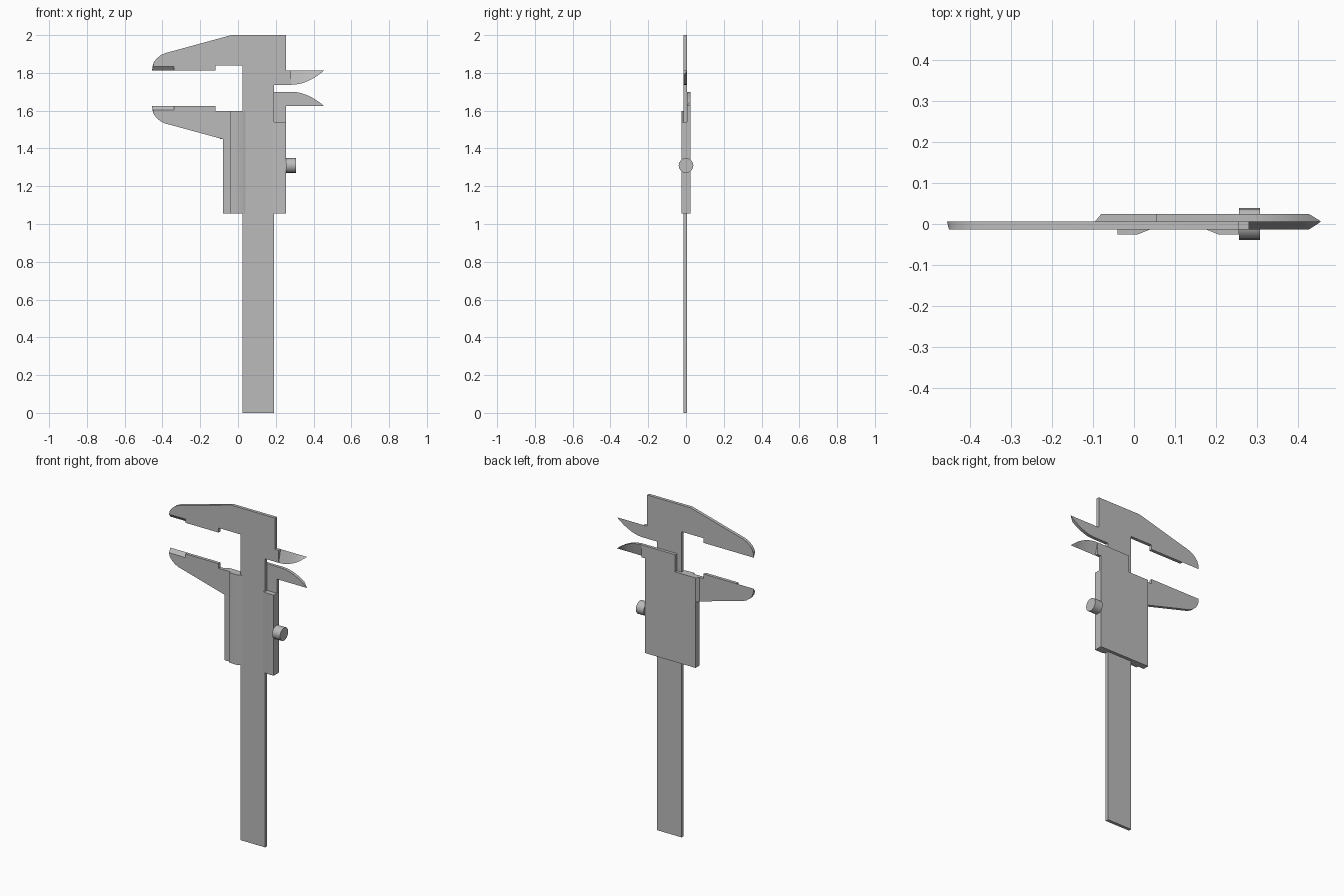
import bpy, bmesh, math

if "Cube" in bpy.data.objects:
    bpy.data.objects.remove(bpy.data.objects["Cube"], do_unlink=True)

steel = bpy.data.materials.new("steel_grey")
steel.use_nodes = True
GREY = (0.5, 0.5, 0.5, 1)
steel.diffuse_color = GREY
steel.node_tree.nodes["Principled BSDF"].inputs["Base Color"].default_value = GREY

# Depth layers: beam front, shared middle plane, slider back, rail front
FRONT, MID, BACK, RAIL = -0.013, 0.006, 0.024, -0.025
MIRROR_Z = 1.812 + 1.625


def loft(name, loops):
    """Solid through equal-length loops of points, capped at both ends."""
    bm = bmesh.new()
    rings = [[bm.verts.new(p) for p in loop] for loop in loops]
    n = len(rings[0])
    for a, b in zip(rings, rings[1:]):
        for i in range(n):
            j = (i + 1) % n
            bm.faces.new((a[i], a[j], b[j], b[i]))
    bm.faces.new(rings[0])
    bm.faces.new(rings[-1])
    bmesh.ops.remove_doubles(bm, verts=bm.verts, dist=1e-5)
    bmesh.ops.recalc_face_normals(bm, faces=bm.faces)
    mesh = bpy.data.meshes.new(name)
    bm.to_mesh(mesh)
    bm.free()
    mesh.materials.append(steel)
    obj = bpy.data.objects.new(name, mesh)
    bpy.context.collection.objects.link(obj)
    bpy.ops.object.select_all(action="DESELECT")
    obj.select_set(True)
    bpy.context.view_layer.objects.active = obj
    bpy.ops.object.shade_smooth_by_angle(angle=math.radians(30))
    return obj


def plate(name, outline, y0, y1):
    """Flat part from an x-z outline."""
    return loft(name, [[(x, y, z) for x, z in outline] for y in (y0, y1)])


def upright(name, section, z0, z1):
    """Vertical bar from an x-y section."""
    return loft(name, [[(x, y, z) for x, y in section] for z in (z0, z1)])


# Fixed jaw and beam
plate("beam_and_fixed_jaw", [
    (-0.34, 1.812), (-0.12, 1.812), (-0.12, 1.84), (0.025, 1.84), (0.025, 0),
    (0.19, 0), (0.19, 1.737), (0.28, 1.737), (0.28, 1.812), (0.255, 1.812),
    (0.255, 2), (-0.035, 2), (-0.34, 1.917)], FRONT, MID)

# Moving jaw, with the block beside the beam
plate("moving_jaw", [
    (-0.34, 1.625), (-0.12, 1.625), (-0.12, 1.597), (0.025, 1.597),
    (0.025, 1.055), (-0.08, 1.055), (-0.08, 1.449), (-0.34, 1.52)], FRONT, MID)

# Slider back plate
plate("slider_plate", [
    (-0.08, 1.055), (0.255, 1.055), (0.255, 1.625), (0.28, 1.625),
    (0.28, 1.70), (0.055, 1.70), (0.055, 1.597), (-0.08, 1.597)], MID, BACK)
upright("jaw_fillet", [(-0.095, MID), (-0.08, MID), (-0.08, BACK)], 1.45, 1.597)

# Front rails holding the beam
upright("left_rail", [(-0.04, FRONT), (-0.04, RAIL), (0.01, RAIL), (0.04, FRONT)],
        1.055, 1.597)
upright("right_rail", [(0.255, MID), (0.255, RAIL), (0.205, RAIL), (0.175, FRONT),
                       (0.19, FRONT), (0.19, MID)], 1.055, 1.54)

# Knife-edged tips of the outer jaws and the curved inner jaws
TIP = [(-0.455, 1.812), (-0.452, 1.837), (-0.445, 1.857), (-0.43, 1.877),
       (-0.41, 1.893), (-0.385, 1.905), (-0.34, 1.917), (-0.34, 1.812)]
STEPS = 12
for label, flip, outer in (("fixed", False, FRONT), ("moving", True, BACK)):
    def height(z):
        return MIRROR_Z - z if flip else z

    back_loop = [(x, MID, height(z)) for x, z in TIP]
    front_loop = [(max(x, -0.45), FRONT, height(max(z, 1.834 + i * 1e-4)))
                  for i, (x, z) in enumerate(TIP)]
    loft(label + "_jaw_tip", [back_loop, front_loop])

    sections = []
    for i in range(STEPS + 1):
        t = i / STEPS
        x = 0.28 + 0.175 * t
        curve = height(1.737 + 0.075 * t * t)
        y = MID + (outer - MID) * min(1, (1 - t) / 0.16)
        sections.append([(x, y, curve), (x, MID, curve), (x, MID, height(1.812))])
    # The last section closes to a point
    sections[-1] = [(0.455, MID, height(1.812) + k * 4e-5) for k in range(3)]
    loft(label + "_inner_jaw", sections)

# Clamping screw on the right edge
ring = [2 * math.pi * k / 16 for k in range(16)]
loft("clamp_screw", [[(x, 0.039 * math.cos(a), 1.31 + 0.039 * math.sin(a)) for a in ring]
                     for x in (0.255, 0.307)])
